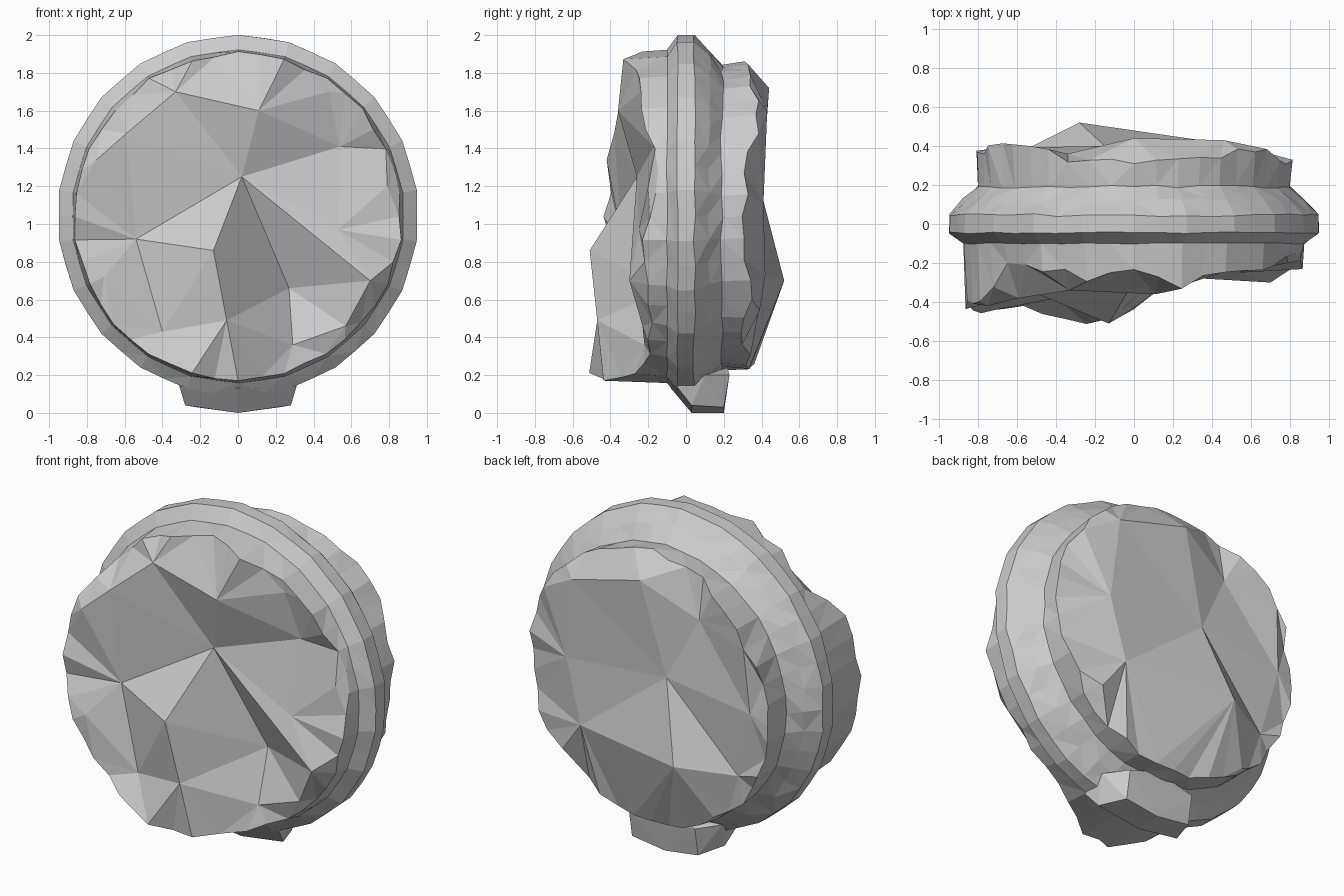
import bpy, bmesh, math, random
from mathutils import Vector
from mathutils.geometry import delaunay_2d_cdt

if "Cube" in bpy.data.objects:
    bpy.data.objects.remove(bpy.data.objects["Cube"])

random.seed(4)
N = 22          # sides of the main ring
CZ = 1.045      # ring centre height


def make(name, verts, faces):
    me = bpy.data.meshes.new(name)
    me.from_pydata(verts, [], faces)
    ob = bpy.data.objects.new(name, me)
    bpy.context.collection.objects.link(ob)
    return ob


def loop(radius, ys, cz, jag=0.0, bite=0.0):
    """44 points: 22 corners plus edge midpoints, clockwise from the top."""
    pts = []
    for i in range(2 * N):
        a = math.pi * i / N
        r = radius * (0.992 if i % 2 else 1.0)
        y = ys[i // 2]
        if i % 2:
            y = (y + ys[(i // 2 + 1) % len(ys)]) / 2
        y += random.uniform(-jag, jag)
        r -= random.uniform(0, bite)
        pts.append((r * math.sin(a), y, cz + r * math.cos(a)))
    return pts


# Torn edge depths around the two drums
front_y = [-.22, -.31, -.26, -.22, -.18, -.15, -.25, -.20, -.20, -.21, -.27,
           -.42, -.49, -.46, -.43, -.45, -.42, -.41, -.38, -.22, -.22, -.29]
back_y = [.32, .34, .36, .38, .34, .32, .32, .33, .32, .31, .34,
          .35, .34, .33, .34, .35, .36, .36, .38, .40, .36, .32]

front_rim = loop(.875, front_y, 1.04, .025, .018)
back_rim = loop(.825, back_y, 1.04, .025, .02)

# Lathed band with the raised ring in the middle
loops = [front_rim,
         loop(.882, [-.10] * N, 1.04, .004),
         loop(.956, [-.045] * N, CZ, .004),
         loop(.957, [.045] * N, CZ, .008, .006),
         loop(.885, [.12] * N, CZ, .015, .012),
         loop(.81, [.19] * N, 1.035, .008, .006),
         back_rim]
M = 2 * N
faces = []
for k in range(len(loops) - 1):
    for i in range(M):
        j = (i + 1) % M
        faces.append((k * M + i, (k + 1) * M + i, (k + 1) * M + j, k * M + j))
band = make("ring_band", [p for l in loops for p in l], faces)
bm = bmesh.new()
bm.from_mesh(band.data)
if sum(f.normal.x * f.calc_center_median().x for f in bm.faces) < 0:
    bmesh.ops.reverse_faces(bm, faces=bm.faces)
bmesh.ops.triangulate(bm, faces=bm.faces)
bm.to_mesh(band.data)
bm.free()


def cap(name, rim, inner, edges, side):
    """Faceted end face triangulated between the torn rim and inner points."""
    pts = inner + rim
    first, count = len(inner), len(rim)
    border = [(first + i, first + (i + 1) % count) for i in range(count)]
    res = delaunay_2d_cdt([Vector((p[0], p[2])) for p in pts], edges + border, [], 1, 1e-5)
    verts = [(v.x, pts[o[0]][1] if o else side * .3, v.y) for v, o in zip(res[0], res[3])]
    tris = []
    for f in res[2]:
        a, b, c = (Vector(verts[i]) for i in f)
        n = (b - a).cross(c - a)
        tris.append(tuple(f) if n.y * side > 0 else tuple(reversed(f)))
    make(name, verts, tris)


# Front face: broken facets
front_pts = [(.02, -.26, 1.25), (-.54, -.34, .92), (-.33, -.34, 1.70), (.11, -.36, 1.60),
             (.54, -.17, 1.41), (.53, -.25, .97), (.70, -.30, .70), (.27, -.10, .66),
             (-.13, -.51, .86), (-.06, -.47, .49), (-.40, -.38, .43), (-.59, -.38, 1.48),
             (.48, -.24, 1.70), (.29, -.22, .36), (.57, -.23, .46),
             (-.75, -.42, 1.34), (-.71, -.44, .72), (.79, -.20, 1.20)]
cap("front_face", front_rim, front_pts,
    [(0, 1), (0, 3), (0, 4), (0, 5), (0, 6), (0, 7), (0, 8), (1, 8), (8, 9),
     (1, 10), (9, 10), (2, 3), (2, 11), (7, 9), (7, 13), (4, 17), (5, 17)], -1)

# Back face: broad fan around a raised centre
back_pts = [(-.15, .40, 1.16), (-.28, .52, .70), (.41, .42, .73), (.51, .41, 1.11),
            (0, .44, 1.72), (.46, .43, 1.60), (-.34, .36, 1.54), (-.60, .36, .67),
            (-.45, .38, .39), (-.70, .39, 1.08), (.55, .39, .54)]
cap("back_face", back_rim, back_pts,
    [(0, 1), (0, 2), (0, 3), (0, 4), (0, 5), (0, 6), (0, 7), (0, 9), (1, 2), (1, 7), (1, 8),
     (2, 10), (3, 5)], 1)

# Foot: small faceted lug under the ring
half = [(.31, -.05, .14), (.28, .03, .04), (.22, .20, .03), (.22, .23, .20),
        (.10, .22, .24), (.31, .10, .20)]
foot = half + [(-x, y, z) for x, y, z in half] + [(0, .03, 0), (0, .20, 0), (0, -.08, .13)]
ob = make("foot", foot, [])
bm = bmesh.new()
bm.from_mesh(ob.data)
bmesh.ops.convex_hull(bm, input=bm.verts)
bmesh.ops.recalc_face_normals(bm, faces=bm.faces)
bm.to_mesh(ob.data)
bm.free()
